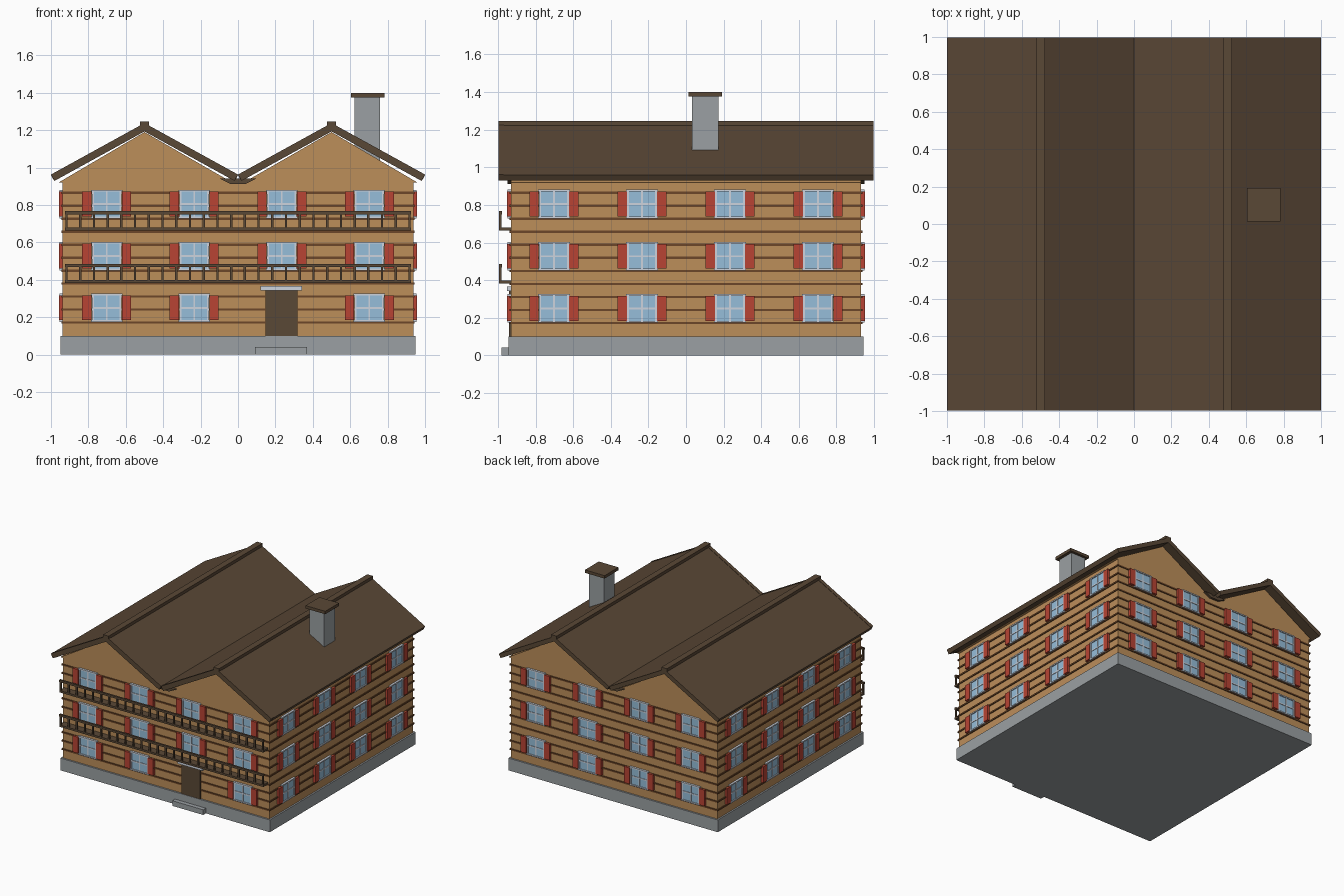
import bpy, bmesh, math
from mathutils import Vector

if "Cube" in bpy.data.objects:
    bpy.data.objects.remove(bpy.data.objects["Cube"])


def material(name, r, g, b):
    lin = [((c / 255 + 0.055) / 1.055) ** 2.4 for c in (r, g, b)]
    m = bpy.data.materials.new(name)
    m.diffuse_color = (*lin, 1)
    m.use_nodes = True
    m.node_tree.nodes["Principled BSDF"].inputs["Base Color"].default_value = m.diffuse_color
    return m


WOOD = material("light_timber", 188, 142, 90)
SEAM = material("dark_log_seam", 108, 70, 40)
BROWN = material("roof_brown", 90, 72, 54)
STONE = material("grey_stone", 155, 160, 163)
RED = material("shutter_red", 184, 68, 52)
GLASS = material("window_glass", 150, 190, 218)
FRAME = material("pale_frame", 205, 212, 222)


class Part:
    """Collects simple solids into one named object."""

    def __init__(self, name, mat):
        self.name, self.mat, self.bm = name, mat, bmesh.new()

    def prism(self, profile, y0, y1, place=lambda p: p):
        a = [self.bm.verts.new(place(Vector((x, y0, z)))) for x, z in profile]
        b = [self.bm.verts.new(place(Vector((x, y1, z)))) for x, z in profile]
        n = len(profile)
        self.bm.faces.new(a)
        self.bm.faces.new(b[::-1])
        for i in range(n):
            j = (i + 1) % n
            self.bm.faces.new((a[j], a[i], b[i], b[j]))
        return self

    def box(self, x0, x1, y0, y1, z0, z1, place=lambda p: p):
        return self.prism([(x0, z0), (x1, z0), (x1, z1), (x0, z1)], y0, y1, place)

    def done(self):
        bmesh.ops.recalc_face_normals(self.bm, faces=self.bm.faces)
        me = bpy.data.meshes.new(self.name)
        self.bm.to_mesh(me)
        self.bm.free()
        me.materials.append(self.mat)
        bpy.context.collection.objects.link(bpy.data.objects.new(self.name, me))


WX, WY = 0.937, 0.931   # wall half sizes

# Foundation and entrance step
Part("foundation", STONE).box(-0.95, 0.95, -0.945, 0.945, 0, 0.1).done()
Part("entrance_step", STONE).box(0.09, 0.37, -0.98, -0.94, 0, 0.042).done()

# Walls, gables and log seams
Part("walls", WOOD).box(-WX, WX, -WY, WY, 0.1, 0.92).done()
gables = Part("gables", WOOD)
for c in (-0.5, 0.5):
    o = math.copysign(1, c)
    gables.prism([(c + o * 0.46, 0.92), (c, 1.19), (c - o * 0.47, 0.92)], -WY, WY)
gables.done()
seams = Part("log_seams", SEAM)
for k in range(11):
    z = 0.172 + k * 0.0693
    seams.box(-WX - 0.007, WX + 0.007, -WY - 0.007, WY + 0.007, z - 0.006, z + 0.006)
seams.done()

# Windows with frames and shutters on all four walls
glass, frames, shutters = Part("window_panes", GLASS), Part("window_frames", FRAME), Part("shutters", RED)
for side in range(4):
    d = WX if side % 2 else WY
    ca, sa = round(math.cos(side * math.pi / 2)), round(math.sin(side * math.pi / 2))
    for u in (-0.702, -0.234, 0.234, 0.702):
        for z in (0.25, 0.527, 0.805):
            if side == 0 and 0 < u < 0.5 and z < 0.3:
                continue   # the door stands here

            def place(p):
                x, y = p.x + u, p.y - d
                return Vector((x * ca - y * sa, x * sa + y * ca, p.z + z))

            glass.box(-0.076, 0.076, -0.009, 0.005, -0.07, 0.07, place)
            for s in (-1, 1):
                frames.box(s * 0.074 - 0.005, s * 0.074 + 0.005, -0.015, 0.005, -0.07, 0.07, place)
                frames.box(-0.084, 0.084, -0.017, 0.005, s * 0.071 - 0.005, s * 0.071 + 0.005, place)
                shutters.box(s * 0.106 - 0.025, s * 0.106 + 0.025, -0.02, 0.005, -0.066, 0.066, place)
            frames.box(-0.005, 0.005, -0.013, 0.005, -0.07, 0.07, place)
            frames.box(-0.07, 0.07, -0.013, 0.005, -0.005, 0.005, place)
for p in (glass, frames, shutters):
    p.done()

# Door and its lintel
Part("door", BROWN).box(0.148, 0.317, -0.942, -0.92, 0.1, 0.345).done()
Part("door_lintel", FRAME).box(0.12, 0.342, -0.953, -0.92, 0.343, 0.367).done()

# Balconies
for name, z in (("lower_balcony", 0.382), ("upper_balcony", 0.664)):
    b = Part(name, BROWN)
    b.box(-0.925, 0.925, -0.993, -0.92, z, z + 0.016)
    b.box(-0.925, 0.925, -0.995, -0.979, z + 0.086, z + 0.103)
    for i in range(26):
        x = -0.917 + i * 1.834 / 25
        b.box(x - 0.006, x + 0.006, -0.993, -0.981, z + 0.01, z + 0.09)
    b.done()

# Twin roofs: four slabs, front bargeboards, ridge caps and valley beam
roof, barge, caps = Part("roof_slabs", BROWN), Part("bargeboards", BROWN), Part("ridge_caps", BROWN)
angle = math.atan2(0.275, 0.5)


def slope(c, s, top, t):
    nx, nz = math.sin(angle) * t, math.cos(angle) * t
    return [(c, top), (c + s * 0.5, top - 0.275), (c + s * (0.5 - nx), top - 0.275 - nz),
            (c, top - t / math.cos(angle))]


for c in (-0.5, 0.5):
    for s in (-1, 1):
        roof.prism(slope(c, s, 1.235, 0.034), -0.97, 0.997)
        barge.prism(slope(c, s, 1.238, 0.039), -0.997, -0.967)
    caps.box(c - 0.025, c + 0.025, -0.997, 0.997, 1.21, 1.246)
for p in (roof, barge, caps):
    p.done()
Part("valley_beam", BROWN).prism([(-0.1, 0.942), (0.1, 0.942), (0.04, 0.912), (-0.04, 0.912)], -0.95, 0.95).done()

# Chimney
Part("chimney", STONE).box(0.624, 0.758, 0.033, 0.172, 0.95, 1.38).done()
Part("chimney_cap", BROWN).box(0.604, 0.782, 0.013, 0.192, 1.376, 1.4).done()
